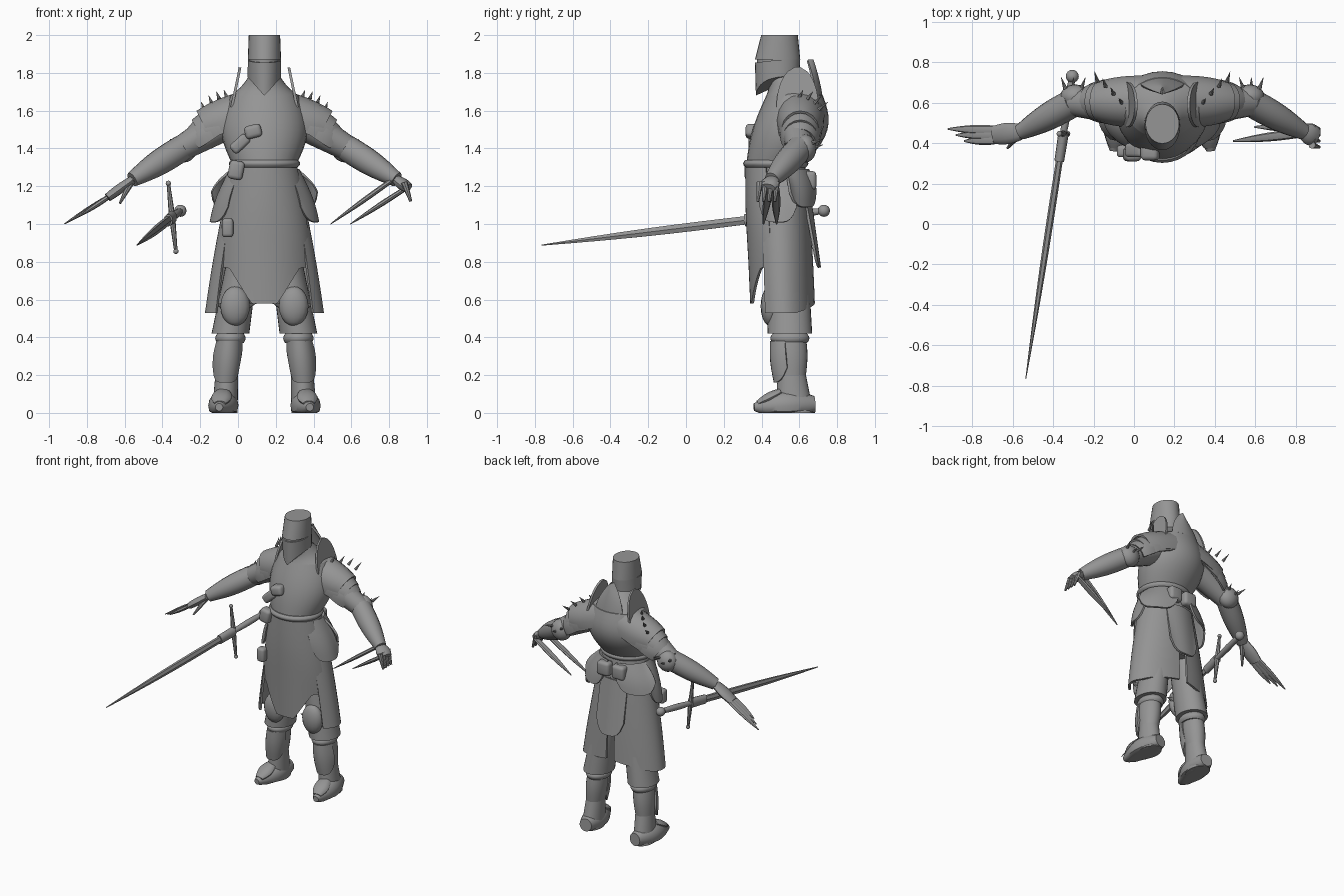
import bpy, bmesh, math
from mathutils import Vector

if "Cube" in bpy.data.objects:
    bpy.data.objects.remove(bpy.data.objects["Cube"])

BODY_CENTRE = .14
SIDES = (("left", 1), ("right", -1))
GREY = (.3, .3, .3, 1)
steel = bpy.data.materials.new("plain grey")
steel.use_nodes = True
steel.diffuse_color = GREY
steel.node_tree.nodes["Principled BSDF"].inputs["Base Color"].default_value = GREY


def finish(name, bm):
    bmesh.ops.recalc_face_normals(bm, faces=bm.faces)
    mesh = bpy.data.meshes.new(name)
    bm.to_mesh(mesh)
    bm.free()
    mesh.materials.append(steel)
    ob = bpy.data.objects.new(name, mesh)
    bpy.context.collection.objects.link(ob)
    ob.location.x = BODY_CENTRE
    bpy.ops.object.select_all(action="DESELECT")
    ob.select_set(True)
    bpy.context.view_layer.objects.active = ob
    bpy.ops.object.shade_smooth_by_angle(angle=math.radians(40))
    return ob


def skin(name, rows, closed, side=1):
    """Bridge rows of points: closed rows get caps, open rows get thickness."""
    bm = bmesh.new()
    grid = [[bm.verts.new((p.x * side, p.y, max(p.z, 0))) for p in row] for row in rows]
    count = len(grid[0])
    for upper, lower in zip(grid, grid[1:]):
        for i in range(count if closed else count - 1):
            j = (i + 1) % count
            bm.faces.new((upper[i], upper[j], lower[j], lower[i]))
    if closed:
        bm.faces.new(grid[0])
        bm.faces.new(grid[-1])
    else:
        bmesh.ops.recalc_face_normals(bm, faces=bm.faces)
        bmesh.ops.solidify(bm, geom=bm.faces[:], thickness=.014)
    return finish(name, bm)


def stack(name, top, bottom, bulge=0, arc=None, side=1, warp=None, steps=6, segments=28):
    """Blend one ellipse (x, y, z, x radius, y radius) into another; an arc in degrees leaves it open."""
    start, end = arc or (0, 360)
    rows = []
    for k in range(steps + 1):
        t = k / steps
        x, y, z, rx, ry = (a + (b - a) * t for a, b in zip(top, bottom))
        swell = 1 + bulge * math.sin(math.pi * t)
        row = []
        for i in range(segments + (arc is not None)):
            u = i / segments
            angle = math.radians(start + (end - start) * u)
            p = Vector((x + rx * swell * math.cos(angle), y + ry * swell * math.sin(angle), z))
            if warp:
                warp(p, t, 2 * u - 1)
            row.append(p)
        rows.append(row)
    return skin(name, rows, not arc, side)


def limb(name, start, end, r_start, r_end, bulge=0, flat=1, side=1, segments=12, steps=8):
    """Straight tapering tube; flat squashes its height."""
    start, end = Vector(start), Vector(end)
    along = (end - start).normalized()
    up = Vector((0, 0, 1)) if abs(along.z) < .9 else Vector((0, 1, 0))
    across = along.cross(up).normalized()
    rise = across.cross(along) * flat
    rows = []
    for k in range(steps + 1):
        t = k / steps
        r = r_start + (r_end - r_start) * t + bulge * math.sin(math.pi * t)
        turns = [math.tau * i / segments for i in range(segments)]
        rows.append([start.lerp(end, t) + across * r * math.cos(w) + rise * r * math.sin(w) for w in turns])
    return skin(name, rows, True, side)


def sheet(name, shape, side=1, steps=10):
    """Thin plate from shape(u, v), with u from -1 to 1 and v from 0 to 1."""
    span = range(steps + 1)
    return skin(name, [[Vector(shape(2 * i / steps - 1, j / steps)) for i in span] for j in span], False, side)


def blob(name, centre, size, side=1):
    bm = bmesh.new()
    bmesh.ops.create_uvsphere(bm, u_segments=16, v_segments=10, radius=1)
    bmesh.ops.scale(bm, vec=size, verts=bm.verts)
    bmesh.ops.translate(bm, vec=(centre[0] * side, *centre[1:]), verts=bm.verts)
    return finish(name, bm)


def pouch(name, centre, size, roll=0):
    bm = bmesh.new()
    bmesh.ops.create_cube(bm, size=1)
    bmesh.ops.scale(bm, vec=size, verts=bm.verts)
    bmesh.ops.bevel(bm, geom=bm.edges[:], offset=min(size) * .3, segments=3, profile=.5, affect="EDGES")
    ob = finish(name, bm)
    ob.location = centre
    ob.rotation_euler.y = roll


def spike(name, base, direction, side, radius=.011):
    limb(name, base, Vector(base) + Vector(direction), radius, .001, side=side, segments=8, steps=1)


# Helmet: flat-topped bucket, eye slit, face plate drawn down to a point
def face_point(p, t, u):
    front = min(1, max(0, .5 - p.y) / .13)
    p.z -= front * (.015 * (1 - t) + .1 * t * max(0, 1 - abs(p.x) / .12))
    p.x *= 1 - .1 * t * front


brow = (0, .485, 1.87, .088, .12)
stack("helmet_crown", (0, .495, 2, .083, .097), brow)
stack("eye_slit", (0, .485, 1.9, .08, .11), (0, .485, 1.8, .08, .11))
stack("helmet_visor", brow, (0, .485, 1.78, .09, .115), warp=face_point)


# Torso from neck to hips
def lean_back(p, t, u):
    p.y += .026 * math.sin(math.pi * t)


collar, waist = (0, .575, 1.68, .18, .15), (0, .475, 1.32, .172, .155)
stack("neck", (0, .51, 1.8, .07, .08), collar, bulge=-.1)
stack("chest", collar, waist, bulge=.3, warp=lean_back, steps=10)
stack("belt", (0, .475, 1.34, .175, .16), (0, .475, 1.3, .175, .16), bulge=.08)
stack("hips", waist, (0, .52, .8, .19, .13), bulge=.1)


# Skirt: front apron with a tapering lower tail, long side panels open at the back
def apron_tail(p, t, u):
    p.z -= .19 * t ** 6 * max(0, min(1, 1.6 - abs(p.x) * 8.5))


def rising_back(p, t, u):
    p.z += .05 * t * max(0, u)


stack("front_apron", (0, .48, 1.3, .185, .165), (0, .52, .77, .26, .18), .06, (200, 340), warp=apron_tail)
for label, side in SIDES:
    stack(label + "_skirt_panel", (0, .49, 1.28, .18, .15), (0, .515, .53, .315, .168), .03,
          (-35, 84), side, rising_back, segments=14)


# Rounded hip plates, back flap and the tall plate behind the neck
def round_off(p, t, u):
    p.z += .08 * t * u ** 4


for label, side in SIDES:
    for part, arc, low in (("hip_plate", (-48, 22), 1.01), ("rear_hip_plate", (12, 78), 1.09)):
        stack(f"{label}_{part}", (0, .5, 1.29, .185, .155), (0, .52, low, .29, .175), .06, arc, side,
              round_off, segments=12)
sheet("back_flap", lambda u, v: (u * .11, .66 + .055 * v - .03 * u * u, 1.16 - .39 * v + .1 * v * u ** 4))
sheet("neck_back_plate", lambda u, v: (u * (.12 - .11 * v ** 3), .735 - .06 * v * v - .03 * u * u, 1.52 + .35 * v))

shoulder, elbow, wrist = Vector((.15, .58, 1.57)), Vector((.44, .6, 1.4)), Vector((.7, .455, 1.235))
for label, side in SIDES:
    # Upright collar wing
    sheet(label + "_collar_wing",
          lambda u, v: (.18 - .044 * v, .59 + u * .11 * math.sqrt(1.02 - v * v), 1.62 + .21 * v), side)

    # Shoulder lames: overlapping half tubes, each further down the arm
    for i, part in enumerate(("pauldron", "middle_lame", "lower_lame")):
        inner = Vector((.1 + .09 * i, .605, 1.58 - .035 * i))
        outer = Vector((.36 + .025 * i, .605, 1.5 - .04 * i))

        def lame(u, v):
            angle, radius = 1.8 * u, (.13 - .01 * i) * (1 - .24 * v ** 3)
            tuck = .05 * (1 - math.cos(angle))
            return inner.lerp(outer, v) + Vector((-tuck, radius * math.sin(angle), radius * math.cos(angle)))

        sheet(f"{label}_{part}", lame, side)
    for i in range(4):
        turn = .4 * i
        base = (.2 + .04 * i, .6 + .11 * math.sin(turn), 1.57 + .1 * math.cos(turn))
        spike(f"{label}_pauldron_spike_{i}", base, (.015, .02 + .01 * i, .04), side)

    # Arm and spiked elbow guard
    limb(label + "_upper_arm", shoulder, elbow, .1, .067, side=side, segments=16)
    limb(label + "_forearm", elbow, wrist, .07, .04, .012, side=side, segments=16)
    blob(label + "_elbow_guard", elbow + Vector((-.01, .03, 0)), (.075, .06, .075), side)
    for i in (-1, 0, 1):
        spike(f"{label}_elbow_spike_{i + 2}", elbow + Vector((.04 * i, .07, .03 * abs(i))),
              (.02 * i, .055, .02), side)

    # Leg, boot, greave and foot
    ankle = (.2, .56, .2, .06, .075)
    stack(label + "_thigh", (.1, .54, .9, .08, .1), (.18, .55, .42, .1, .118), side=side)
    stack(label + "_boot_cuff", (.18, .55, .42, .07, .09), (.18, .55, .37, .07, .09), .15, side=side)
    stack(label + "_boot", (.185, .55, .4, .065, .085), ankle, .1, side=side)
    stack(label + "_ankle", ankle, (.21, .575, 0, .068, .1), side=side)
    stack(label + "_greave", (.185, .54, .38, .07, .095), (.205, .55, .16, .07, .085), .1, (190, 350), side,
          round_off, segments=12)
    limb(label + "_foot", (.2, .68, .045), (.24, .36, .03), .045, .02, .046, side=side, segments=16, steps=12)
    limb(label + "_toe_plate", (.22, .5, .11), (.235, .38, .05), .04, .03, .02, .5, side)

    # Knee guard with a fin on each side
    blob(label + "_knee_guard", (.155, .445, .565), (.078, .05, .105), side)
    for i, way in enumerate((-1, 1)):
        spike(f"{label}_knee_fin_{i}", (.155 + way * .06, .46, .565), (way * .045, -.01, .01), side, .02)

# Right hand: open, with long tapering fingers
knuckles = Vector((.83, .44, 1.14))
limb("right_palm", wrist, knuckles, .04, .045, .01, .5, -1)
for i in range(3):
    limb(f"right_finger_{i}", knuckles + Vector((0, .025 - .025 * i, 0)),
         (1.06 - .04 * i, .47 - .03 * i, 1 + .02 * i), .022, .004, .008, .6, -1, 8)
limb("right_thumb", wrist, (.765, .375, 1.11), .022, .006, side=-1, segments=8)

# Left hand: drooping fingers and two long claws folded back inward
limb("left_palm", wrist, (.76, .43, 1.19), .04, .045, .01, .6)
for i in range(4):
    y = .38 + .03 * i
    limb(f"left_finger_{i}", (.74, y + .01, 1.22), (.775, y, 1.12), .018, .008, segments=8)
for i, (root, point) in enumerate((((.7, .45, 1.25), (.35, .41, 1)), ((.75, .475, 1.19), (.455, .48, 1)))):
    limb(f"left_claw_{i}", root, point, .02, .004, .01, .6, segments=8)

# Sword hanging at the right hip, pointing forward
pommel, tip = Vector((-.445, .73, 1.07)), Vector((-.675, -.765, .888))
guard, throat = pommel.lerp(tip, .19), pommel.lerp(tip, .28)
blob("sword_pommel", pommel, (.032, .032, .032))
limb("sword_grip", pommel, guard, .015, .016, .006)
limb("sword_scabbard_throat", guard, throat, .026, .024, flat=1.35)
limb("sword_blade", throat, tip, .017, .002, .006, 1.5, segments=6)
for part, reach in (("upper", 1), ("lower", -1)):
    end = guard + Vector((-.02, 0, .18)) * reach
    limb(part + "_crossguard", guard, end, .017, .009, segments=8)
    blob(part + "_crossguard_knob", end, (.014, .014, .014))

# Pouches and strap
pouch("chest_pouch", (.08, .355, 1.49), (.09, .08, .07), -.25)
pouch("chest_strap", (.01, .365, 1.425), (.11, .07, .06), -.75)
pouch("belt_pouch", (-.01, .345, 1.285), (.08, .07, .1), .2)
pouch("hip_pouch", (-.055, .36, .98), (.06, .06, .1))
for i in range(2):
    pouch(f"back_pouch_{i}", (.08 + .12 * i, .655, 1.23), (.1, .07, .1))
